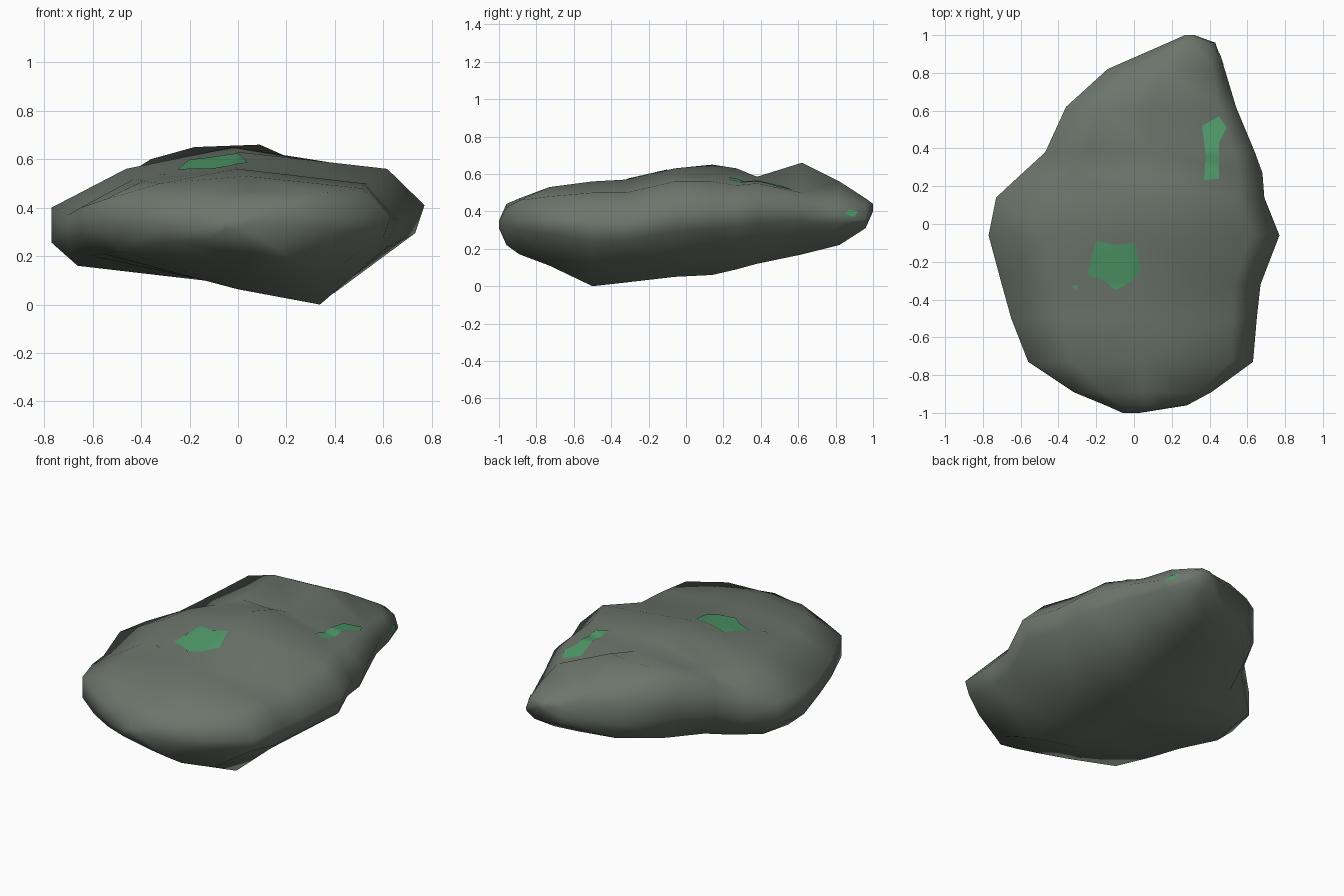
import bpy
import bmesh
from mathutils import Vector
from mathutils.bvhtree import BVHTree

default_cube = bpy.data.objects.get("Cube")
if default_cube:
    bpy.data.objects.remove(default_cube, do_unlink=True)


def make_material(name, colour):
    material = bpy.data.materials.new(name)
    material.use_nodes = True
    material.diffuse_color = colour
    material.node_tree.nodes["Principled BSDF"].inputs["Base Color"].default_value = colour
    return material


def make_object(name, bm, material):
    bmesh.ops.recalc_face_normals(bm, faces=bm.faces)
    for face in bm.faces:
        face.smooth = True
    mesh = bpy.data.meshes.new(name)
    bm.to_mesh(mesh)
    mesh.materials.append(material)
    obj = bpy.data.objects.new(name, mesh)
    bpy.context.collection.objects.link(obj)
    return obj


stone_grey = make_material("stone grey", (0.15, 0.18, 0.15, 1))
moss_green = make_material("moss green", (0.08, 0.32, 0.14, 1))

# Cross-sections from front to back: depth, both side limits, both rim heights,
# three heights across the top, two heights across the underside
SECTIONS = [
    (-1, -.06, .03, .34, .34, .35, .35, .35, .31, .31),
    (-.96, -.15, .28, .37, .36, .42, .44, .42, .27, .22),
    (-.89, -.32, .41, .4, .36, .46, .47, .46, .26, .17),
    (-.73, -.56, .63, .43, .36, .5, .53, .48, .22, .11),
    (-.5, -.65, .65, .4, .35, .51, .56, .5, .21, 0),
    (-.32, -.7, .67, .37, .35, .52, .57, .5, .2, .02),
    (-.06, -.77, .77, .4, .41, .56, .63, .56, .16, .05),
    (.14, -.73, .69, .4, .42, .55, .65, .56, .17, .06),
    (.27, -.59, .68, .45, .42, .56, .63, .54, .18, .09),
    (.38, -.47, .64, .53, .44, .575, .585, .55, .2, .12),
    (.62, -.36, .54, .6, .43, .65, .66, .5, .24, .17),
    (.82, -.14, .48, .5, .39, .55, .56, .48, .26, .22),
    (.96, .18, .43, .43, .36, .46, .47, .43, .32, .31),
    (1, .27, .32, .43, .42, .44, .44, .44, .4, .4),
]


def section_points(y, left, right, rim_l, rim_r, top_l, top_m, top_r, low_l, low_r):
    width = right - left
    across_height = (
        (0, rim_l), (.2, top_l), (.5, top_m), (.9, top_r), (1, rim_r),
        (.975, rim_r * .68 + low_r * .32), (.76, low_r),
        (.5, low_l * .3 + low_r * .7), (.07, low_l), (0, rim_l * .4 + low_l * .6),
    )
    return [Vector((left + width * t, y, z)) for t, z in across_height]


# Boulder: loft the sections and close both ends
bm = bmesh.new()
loops = [[bm.verts.new(p) for p in section_points(*s)] for s in SECTIONS]
for front, back in zip(loops, loops[1:]):
    for i in range(len(front)):
        j = (i + 1) % len(front)
        bm.faces.new((front[i], front[j], back[j], back[i]))
bm.faces.new(loops[0])
bm.faces.new(loops[-1])
bmesh.ops.triangulate(bm, faces=bm.faces)
surface = BVHTree.FromBMesh(bm)
make_object("boulder", bm, stone_grey)


# Moss patches: thin films laid over the stone along a casting direction
def moss_patch(name, outline, direction):
    direction = Vector(direction)
    points = [Vector(p) for p in outline]
    centre = sum(points, Vector()) / len(points)
    patch = bmesh.new()

    def drop(point):
        hit = surface.ray_cast(point - direction * 3, direction)[0]
        return patch.verts.new((hit or point) - direction * 0.004)

    steps = 7
    fine = []
    for a, b in zip(points, points[1:] + points[:1]):
        fine += [a.lerp(b, k / steps) for k in range(steps)]
    hub = drop(centre)
    inner = None
    for ring in range(1, steps + 1):
        outer = [drop(centre.lerp(p, ring / steps)) for p in fine]
        for i in range(len(outer)):
            j = (i + 1) % len(outer)
            if inner:
                patch.faces.new((inner[i], outer[i], outer[j], inner[j]))
            else:
                patch.faces.new((hub, outer[i], outer[j]))
        inner = outer
    make_object(name, patch, moss_green)


DOWN = (0, 0, -1)
moss_patch("large_moss_patch", [
    (-.2, -.09, 0), (-.1, -.11, 0), (0, -.1, 0), (.04, -.24, 0), (-.02, -.31, 0),
    (-.1, -.35, 0), (-.16, -.3, 0), (-.25, -.27, 0)], DOWN)
moss_patch("long_moss_patch", [
    (.36, .52, 0), (.45, .57, 0), (.49, .51, 0), (.45, .43, 0),
    (.45, .24, 0), (.37, .23, 0), (.38, .36, 0)], DOWN)
moss_patch("moss_speck", [
    (-.33, -.33, 0), (-.3, -.32, 0), (-.3, -.35, 0)], DOWN)
moss_patch("side_moss_patch", [
    (0, .84, .37), (0, .87, .41), (0, .92, .4), (0, .9, .37)], (-1, 0, 0))
